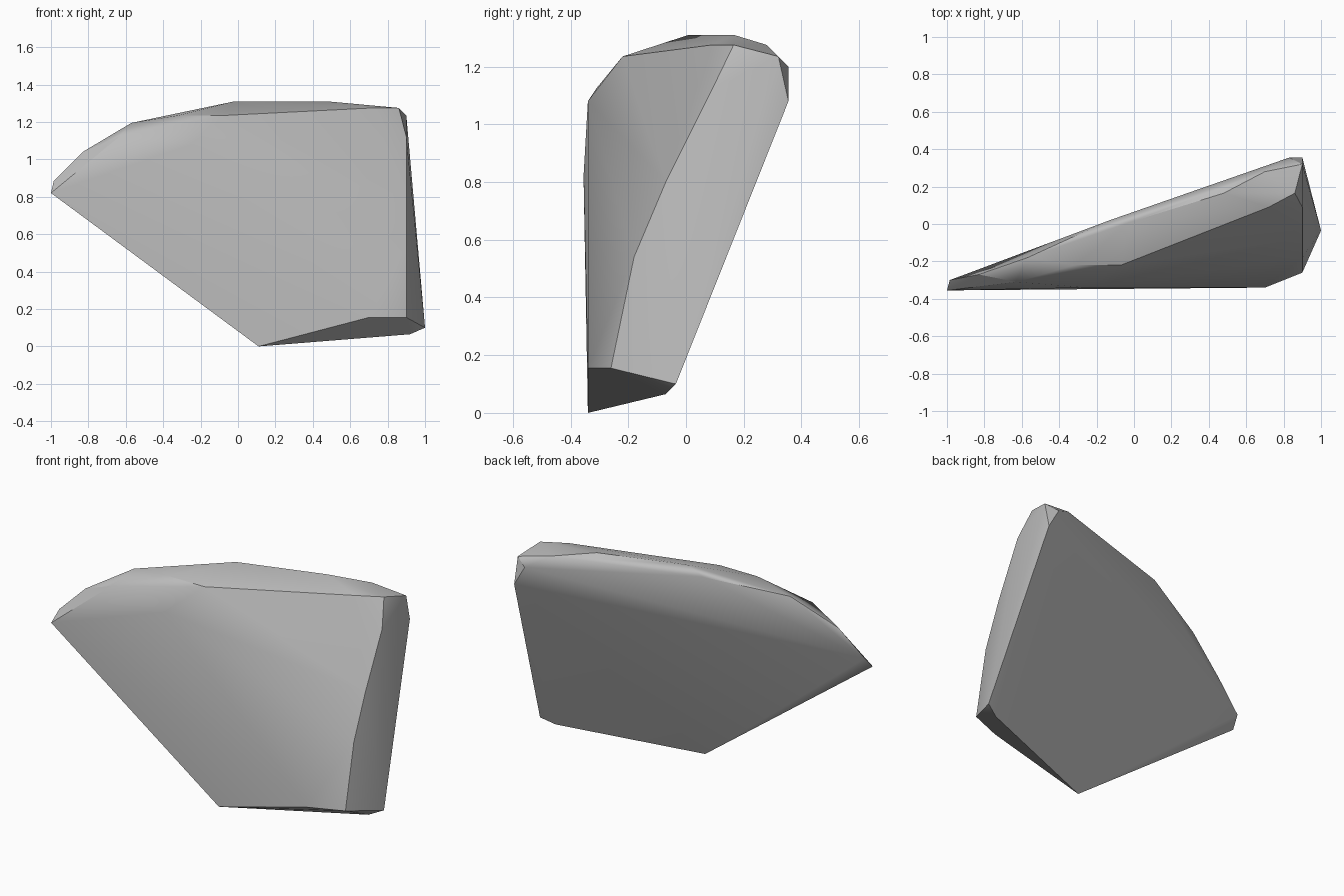
import bpy
import bmesh
import math

default_cube = bpy.data.objects.get("Cube")
if default_cube:
    bpy.data.objects.remove(default_cube, do_unlink=True)


def make_material(name, colour):
    material = bpy.data.materials.new(name)
    material.use_nodes = True
    material.diffuse_color = colour
    shader = material.node_tree.nodes["Principled BSDF"]
    shader.inputs["Base Color"].default_value = colour
    shader.inputs["Roughness"].default_value = 0.9
    return material


def make_hull(name, outlines, material):
    """Wrap a tight convex skin round the corner points of all outlines."""
    mesh = bpy.data.meshes.new(name)
    bm = bmesh.new()
    for outline in outlines:
        for corner in outline:
            bm.verts.new(corner)
    result = bmesh.ops.convex_hull(bm, input=bm.verts[:], use_existing_faces=False)
    # Remove corners swallowed by the skin
    loose = [vert for vert in bm.verts if not vert.link_faces]
    bmesh.ops.delete(bm, geom=loose, context="VERTS")
    # Join the nearly flat triangles into broad facets
    bmesh.ops.dissolve_limit(bm, angle_limit=math.radians(2),
                             verts=bm.verts[:], edges=bm.edges[:])
    bmesh.ops.recalc_face_normals(bm, faces=bm.faces[:])
    bm.to_mesh(mesh)
    bm.free()
    mesh.materials.append(material)
    shard = bpy.data.objects.new(name, mesh)
    bpy.context.collection.objects.link(shard)
    return shard


# Foot: bottom tip and the sloping underside
foot = [(.11, -.34, 0), (.92, -.07, .065), (1, -.035, .1),
        (.7, -.34, .155), (.9, -.26, .155)]

# Front edge of the right end, curving backwards as it climbs
end_edge = [(.9, -.18, .54), (.9, -.07, .8), (.9, .09, 1.12), (.86, .165, 1.275)]

# Upper back corner
back_corner = [(.9, .355, 1.08), (.83, .355, 1.2), (.9, .32, 1.235)]

# Crest running along the top
crest = [(.7, .28, 1.275), (.72, .09, 1.275), (.48, .165, 1.31),
         (-.02, .01, 1.31), (-.13, .02, 1.27), (-.57, -.18, 1.195), (-.83, -.27, 1.04)]

# Shoulder between the front face and the crest
shoulder = [(-.07, -.22, 1.235), (-.32, -.22, 1.235), (-.25, -.34, 1.08),
            (-.63, -.31, 1.125), (-.77, -.31, 1.01)]

# Pointed left tip
tip = [(-1, -.355, .82), (-.985, -.3, .885)]

stone_grey = make_material("stone_grey", (.5, .5, .5, 1))
rock = make_hull("rock_shard", [foot, end_edge, back_corner, crest, shoulder, tip], stone_grey)

# Soft shading on shallow bevels, crisp main ridges, flat broad faces
bpy.ops.object.select_all(action="DESELECT")
rock.select_set(True)
bpy.context.view_layer.objects.active = rock
bpy.ops.object.shade_smooth_by_angle(angle=math.radians(30))
weighting = rock.modifiers.new("broad_face_shading", "WEIGHTED_NORMAL")
weighting.keep_sharp = True
